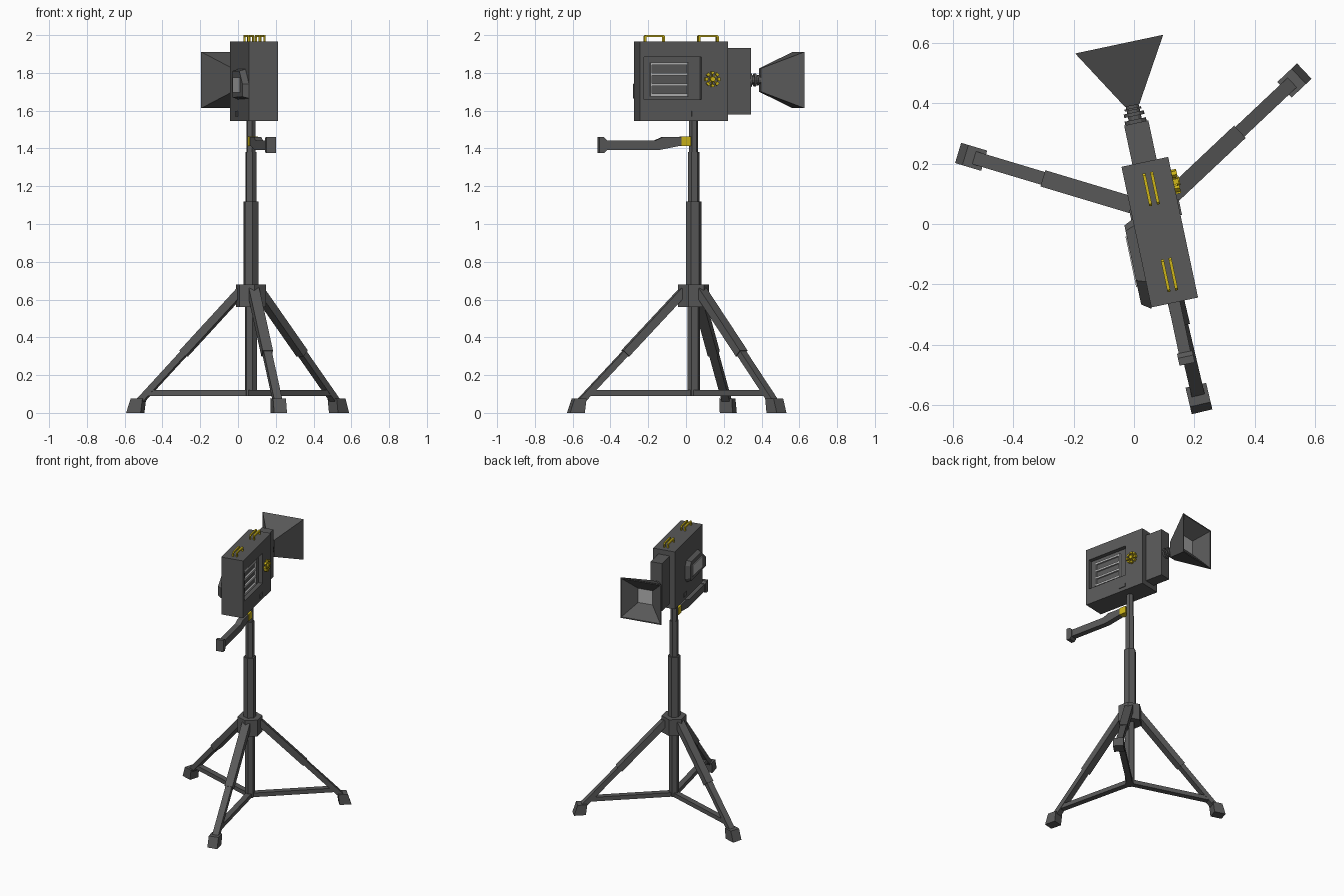
import bpy, bmesh, math
from mathutils import Matrix, Vector

if "Cube" in bpy.data.objects:
    bpy.data.objects.remove(bpy.data.objects["Cube"])


def material(name, r, g, b):
    m = bpy.data.materials.new(name)
    m.diffuse_color = (r, g, b, 1)
    m.use_nodes = True
    m.node_tree.nodes["Principled BSDF"].inputs["Base Color"].default_value = m.diffuse_color
    return m


GREY = material("dark grey", 0.1, 0.1, 0.1)
YELLOW = material("yellow", 0.62, 0.47, 0.01)
LIGHT = material("light grey", 0.45, 0.45, 0.45)

CENTRE = Matrix.Translation((0.069, 0.04, 0))
HEAD = CENTRE @ Matrix.Rotation(math.radians(12), 4, 'Z')   # +y is the lens direction


def finish(name, bm, mats, M):
    bmesh.ops.recalc_face_normals(bm, faces=bm.faces)
    bm.transform(M)
    me = bpy.data.meshes.new(name)
    bm.to_mesh(me)
    bm.free()
    for m in mats:
        me.materials.append(m)
    ob = bpy.data.objects.new(name, me)
    bpy.context.collection.objects.link(ob)
    return ob


def prism(name, pts, x0, x1, mat=GREY, M=HEAD, taper=1.0):
    """Side outline in (y, z), spanning x0..x1; the x0 end may be tapered."""
    bm = bmesh.new()
    c = sum((Vector(p) for p in pts), Vector((0, 0))) / len(pts)
    a = [bm.verts.new((x0, *(c + (Vector(p) - c) * taper))) for p in pts]
    b = [bm.verts.new((x1, *p)) for p in pts]
    bm.faces.new(a)
    bm.faces.new(b)
    for i in range(len(pts)):
        j = (i + 1) % len(pts)
        bm.faces.new((a[i], a[j], b[j], b[i]))
    return finish(name, bm, [mat], M)


def box(name, x0, x1, y0, y1, z0, z1, mat=GREY, M=HEAD):
    return prism(name, [(y0, z0), (y1, z0), (y1, z1), (y0, z1)], x0, x1, mat, M)


def beam(name, p, q, width, thick, M):
    p, q = Vector(p), Vector(q)
    n = (q - p).orthogonal().normalized() * thick / 2
    prism(name, [p - n, q - n, q + n, p + n], -width / 2, width / 2, GREY, M)


def cylinder(name, r, z0, z1, sides, M, mat=GREY):
    bm = bmesh.new()
    bmesh.ops.create_cone(bm, cap_ends=True, segments=sides, radius1=r, radius2=r, depth=z1 - z0,
                          matrix=Matrix.Translation((0, 0, (z0 + z1) / 2)))
    return finish(name, bm, [mat], M)


# telescopic column and hub
for name, r, z0, z1 in [("column_lower", 0.034, 0.09, 0.6), ("column_hub", 0.083, 0.56, 0.68),
                        ("column_middle", 0.042, 0.68, 1.12), ("column_upper", 0.031, 1.12, 1.38),
                        ("column_top", 0.025, 1.38, 1.56)]:
    cylinder(name, r, z0, z1, 6, HEAD)

# three legs with struts and feet
for i, ang in enumerate((43.3, 163.3, -76.7)):
    M = CENTRE @ Matrix.Rotation(math.radians(ang - 90), 4, 'Z')
    top, foot = Vector((0.055, 0.645)), Vector((0.63, 0.045))
    at = lambda t: top.lerp(foot, t)
    beam(f"leg_upper_{i}", at(0), at(0.55), 0.056, 0.044, M)
    beam(f"leg_lower_{i}", at(0.5), at(1), 0.044, 0.034, M)
    box(f"leg_strut_{i}", -0.02, 0.02, 0, 0.575, 0.09, 0.12, GREY, M)
    prism(f"foot_{i}", [(0.6, 0), (0.68, 0), (0.655, 0.075), (0.59, 0.075)], -0.035, 0.035, GREY, M)

# pan handle
box("pan_handle_collar", -0.024, 0.024, -0.07, -0.02, 1.412, 1.462, YELLOW)
prism("pan_handle", [(-0.07, 1.415), (-0.19, 1.392), (-0.49, 1.392), (-0.49, 1.442),
                     (-0.21, 1.442), (-0.17, 1.46), (-0.07, 1.46)], -0.02, 0.02)
prism("pan_handle_end", [(-0.515, 1.375), (-0.49, 1.375), (-0.475, 1.39), (-0.475, 1.445),
                         (-0.49, 1.46), (-0.515, 1.46)], -0.026, 0.026)

# camera body with a recessed window on the right side
bm = bmesh.new()
bmesh.ops.create_cube(bm, size=1, matrix=Matrix.Translation((0.002, -0.069, 1.756))
                      @ Matrix.Diagonal((0.158, 0.476, 0.422, 1)))
for co, no in [((0, -0.285, 0), (0, 1, 0)), ((0, 0.025, 0), (0, 1, 0)),
               ((0, 0, 1.66), (0, 0, 1)), ((0, 0, 1.883), (0, 0, 1))]:
    bmesh.ops.bisect_plane(bm, geom=bm.verts[:] + bm.edges[:] + bm.faces[:],
                           plane_co=co, plane_no=no)
window = [f for f in bm.faces if f.normal.x > 0.9
          and (f.calc_center_median() - Vector((0.081, -0.13, 1.7715))).length < 0.02]
ext = bmesh.ops.extrude_face_region(bm, geom=window)
bmesh.ops.translate(bm, vec=(-0.03, 0, 0), verts=[v for v in ext["geom"] if isinstance(v, bmesh.types.BMVert)])
bmesh.ops.delete(bm, geom=[f for f in window if f.is_valid], context='FACES_ONLY')
finish("camera_body", bm, [GREY], HEAD)

# light grille inside the window
for i in range(4):
    z = 1.683 + i * 0.055
    box(f"grille_bar_{i}", 0.05, 0.062, -0.246, -0.037, z - 0.007, z + 0.007, LIGHT)
for i, y in enumerate((-0.246, -0.045)):
    box(f"grille_side_{i}", 0.05, 0.064, y, y + 0.008, 1.676, 1.855, LIGHT)

# front box, lens neck and hood
box("front_box", -0.04, 0.042, 0.16, 0.301, 1.581, 1.931)
for i, (r, y0, y1) in enumerate([(0.022, 0.29, 0.37), (0.036, 0.301, 0.313),
                                 (0.034, 0.325, 0.337), (0.028, 0.345, 0.352)]):
    cylinder(f"lens_neck_{i}", r, y0, y1, 12,
             HEAD @ Matrix.Translation((0, 0, 1.762)) @ Matrix.Rotation(-math.pi / 2, 4, 'X'))
bm = bmesh.new()
rings = [[bm.verts.new((sx * w, y, 1.762 + sz * h)) for sx, sz in ((-1, -1), (1, -1), (1, 1), (-1, 1))]
         for y, w, h in [(0.36, 0.024, 0.062), (0.568, 0.149, 0.149),
                         (0.568, 0.141, 0.141), (0.49, 0.052, 0.052)]]
bm.faces.new(rings[0])
for a, b in zip(rings, rings[1:]):
    for k in range(4):
        bm.faces.new((a[k], a[(k + 1) % 4], b[(k + 1) % 4], b[k]))
bm.faces.new(rings[-1]).material_index = 1      # glass at the bottom of the hood
finish("lens_hood", bm, [GREY, LIGHT], HEAD)

# twin carry handles on top
for i, y in enumerate((0.077, -0.214)):
    for j, x in enumerate((-0.009, 0.017)):
        y0, y1 = y - 0.055, y + 0.055
        prism(f"carry_handle_{i}_{j}",
              [(y0, 1.96), (y0, 1.993), (y0 + 0.007, 2.0), (y1 - 0.007, 2.0), (y1, 1.993), (y1, 1.96),
               (y1 - 0.01, 1.96), (y1 - 0.01, 1.989), (y0 + 0.01, 1.989), (y0 + 0.01, 1.96)],
              x - 0.005, x + 0.005, YELLOW)

# rosette knob on the right side
KNOB = HEAD @ Matrix.Translation((0.08, 0.084, 1.767))
cylinder("knob_hub", 0.014, 0, 0.022, 8, KNOB @ Matrix.Rotation(math.pi / 2, 4, 'Y'), YELLOW)
for i in range(8):
    M = KNOB @ Matrix.Rotation(i * math.pi / 4, 4, 'X')
    box(f"knob_spoke_{i}", 0, 0.012, 0.01, 0.032, -0.003, 0.003, YELLOW, M)
    box(f"knob_tooth_{i}", 0, 0.018, 0.028, 0.041, -0.009, 0.009, YELLOW, M)

# small latches on both sides
for side, x in (("right", 0.081), ("left", -0.077)):
    box(f"latch_{side}", x - 0.005, x + 0.005, -0.028, 0.024, 1.57, 1.597)

# display housing on the left side
outline = [(-0.312, 1.665), (-0.03, 1.66), (-0.008, 1.69), (-0.008, 1.79),
           (-0.03, 1.82), (-0.22, 1.82), (-0.312, 1.74)]
prism("display_housing", outline, -0.108, -0.077, taper=0.88)
box("display_screen", -0.112, -0.106, -0.23, -0.06, 1.695, 1.775, LIGHT)
